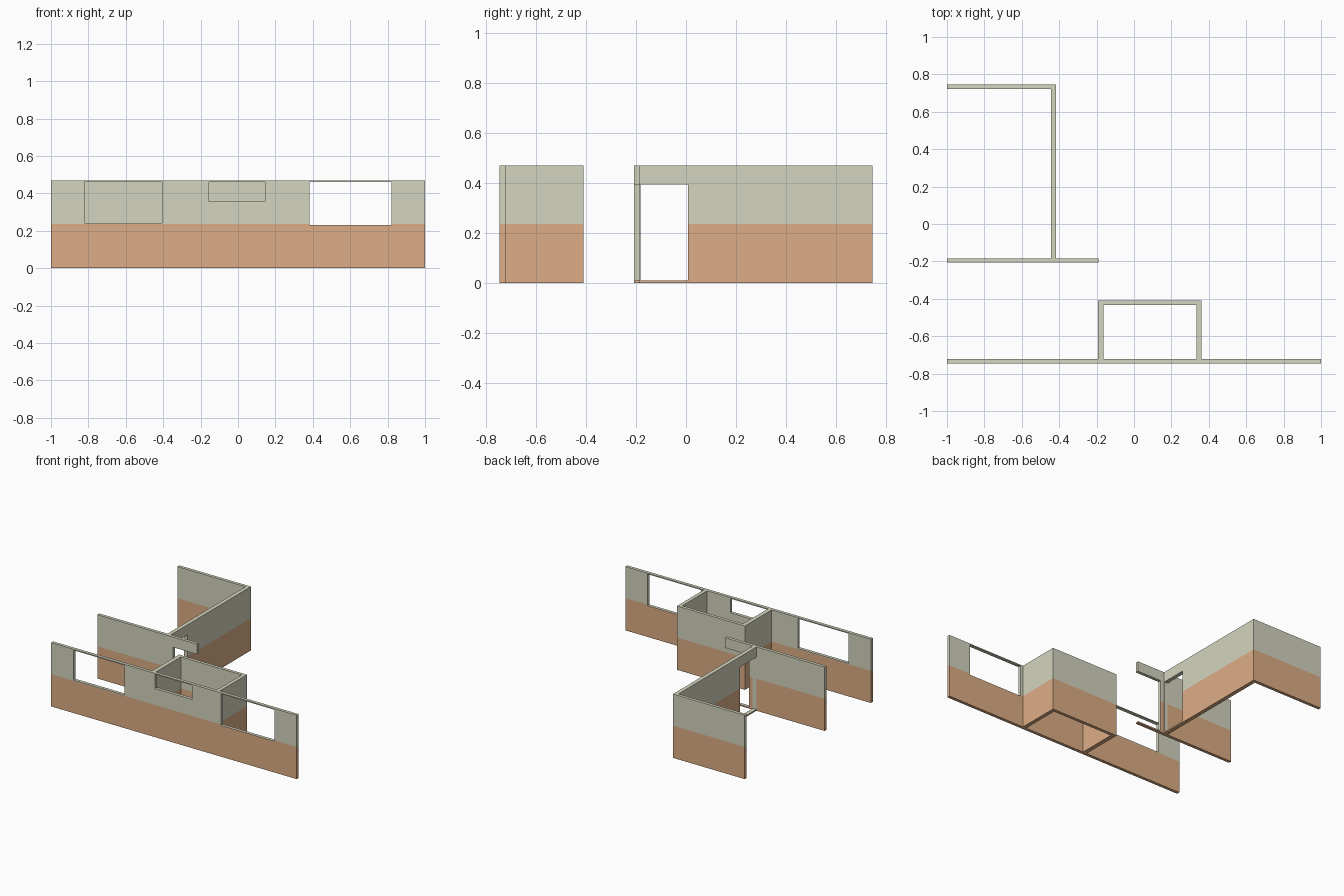
import bpy, bmesh

if "Cube" in bpy.data.objects:
    bpy.data.objects.remove(bpy.data.objects["Cube"])

HEIGHT, SPLIT = 0.47, 0.237


def material(name, colour):
    m = bpy.data.materials.new(name)
    m.diffuse_color = colour
    m.use_nodes = True
    m.node_tree.nodes["Principled BSDF"].inputs["Base Color"].default_value = m.diffuse_color
    return m


LOWER = material("lower_paint", (0.72, 0.42, 0.24, 1))
UPPER = material("upper_paint", (0.66, 0.66, 0.52, 1))


def wall(name, axis, start, end, near, far, openings=()):
    """Two-tone wall along 'x' or 'y'; openings are (start, end, bottom, top)."""
    us = sorted({start, end, *(v for o in openings for v in o[:2])})
    zs = sorted({0.0, SPLIT, HEIGHT, *(v for o in openings for v in o[2:])})
    nu, nz = len(us) - 1, len(zs) - 1

    def solid(i, k):
        if not (0 <= i < nu and 0 <= k < nz):
            return False
        u, z = (us[i] + us[i + 1]) / 2, (zs[k] + zs[k + 1]) / 2
        return not any(a < u < b and c < z < d for a, b, c, d in openings)

    bm = bmesh.new()

    def face(points, mat):
        verts = [bm.verts.new((u, t, z) if axis == "x" else (t, u, z)) for u, t, z in points]
        bm.faces.new(verts).material_index = mat

    for i in range(nu):
        for k in range(nz):
            if not solid(i, k):
                continue
            a, b, c, d = us[i], us[i + 1], zs[k], zs[k + 1]
            mat = int((c + d) / 2 > SPLIT)
            for t in (near, far):
                face([(a, t, c), (b, t, c), (b, t, d), (a, t, d)], mat)
            # edges: openings get the upper paint on their reveals
            for di, dk, p, q in ((-1, 0, (a, c), (a, d)), (1, 0, (b, c), (b, d)),
                                 (0, -1, (a, c), (b, c)), (0, 1, (a, d), (b, d))):
                if not solid(i + di, k + dk):
                    inside = 0 <= i + di < nu and 0 <= k + dk < nz
                    face([(p[0], near, p[1]), (q[0], near, q[1]),
                          (q[0], far, q[1]), (p[0], far, p[1])], 1 if inside else mat)
    bmesh.ops.remove_doubles(bm, verts=bm.verts, dist=1e-5)
    bmesh.ops.recalc_face_normals(bm, faces=bm.faces)
    mesh = bpy.data.meshes.new(name)
    bm.to_mesh(mesh)
    bm.free()
    mesh.materials.append(LOWER)
    mesh.materials.append(UPPER)
    bpy.context.collection.objects.link(bpy.data.objects.new(name, mesh))


# Long front wall with three windows
wall("front_wall", "x", -1, 1, -0.745, -0.722,
     [(-0.82, -0.405, 0.243, 0.462), (-0.155, 0.145, 0.358, 0.462), (0.382, 0.82, 0.23, 0.462)])

# Small room behind the front wall
wall("room_left_wall", "y", -0.722, -0.433, -0.193, -0.162)
wall("room_right_wall", "y", -0.722, -0.433, 0.333, 0.36)
wall("room_back_wall", "x", -0.193, 0.36, -0.433, -0.41)

# Middle wall with a doorway at its free end
wall("middle_wall", "x", -1, -0.19, -0.207, -0.184, [(-0.385, -0.21 + 0.02, 0.01, 0.395)])

# Side wall with a doorway next to the middle wall
wall("side_wall", "y", -0.184, 0.745, -0.445, -0.416, [(-0.182, 0.007, 0.01, 0.395)])

# Back wall
wall("back_wall", "x", -1, -0.445, 0.722, 0.745)
